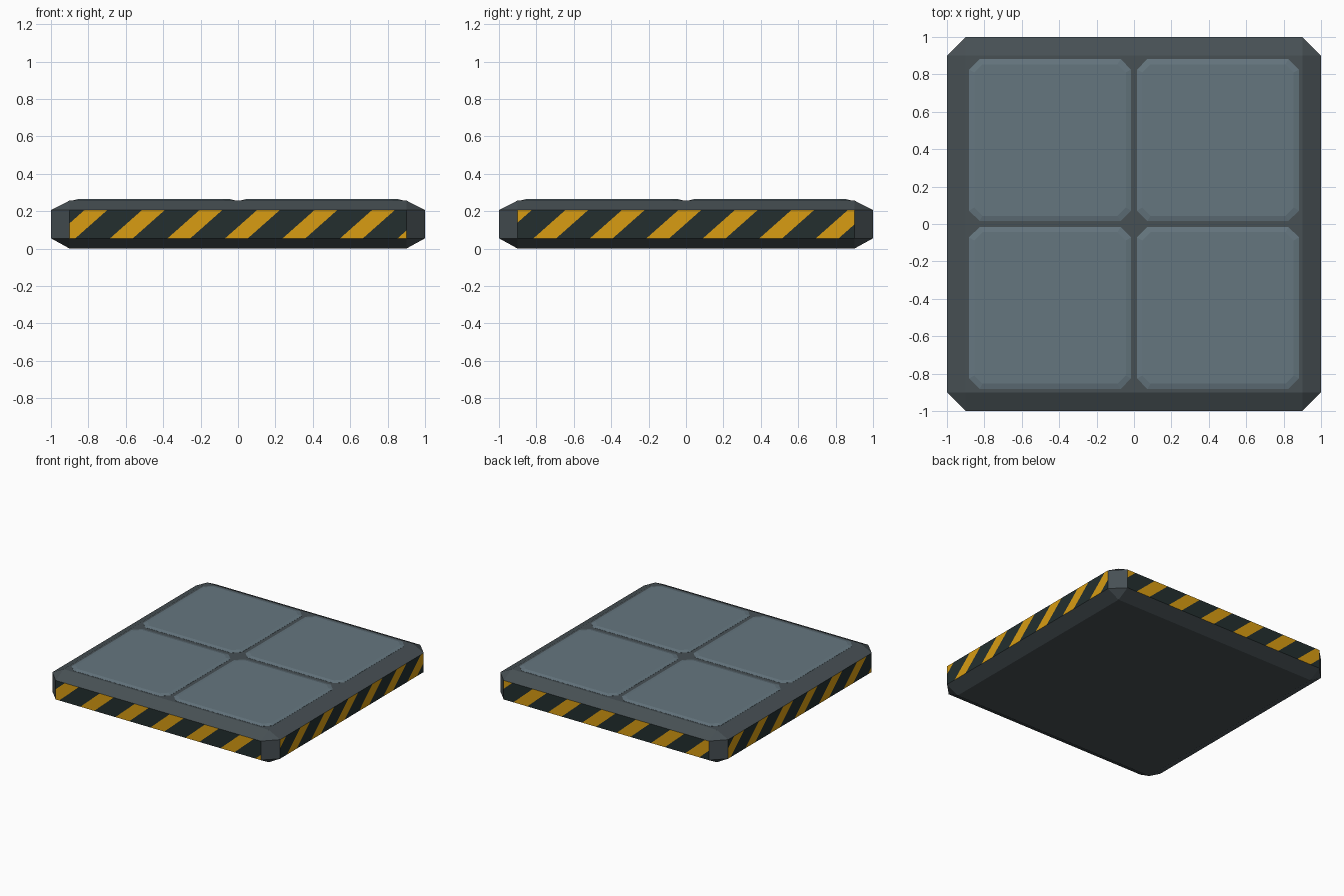
import bpy, bmesh
from mathutils import Vector

if "Cube" in bpy.data.objects:
    bpy.data.objects.remove(bpy.data.objects["Cube"])


def srgb(r, g, b):
    def lin(c):
        c /= 255
        return c / 12.92 if c <= 0.04045 else ((c + 0.055) / 1.055) ** 2.4
    return (lin(r), lin(g), lin(b), 1)


def material(name, rgb):
    m = bpy.data.materials.new(name)
    m.diffuse_color = srgb(*rgb)
    m.use_nodes = True
    m.node_tree.nodes["Principled BSDF"].inputs["Base Color"].default_value = m.diffuse_color
    return m


FRAME = material("frame grey", (71, 80, 84))
DARK = material("stripe dark", (35, 47, 47))
YELLOW = material("stripe yellow", (216, 156, 18))
PANEL = material("panel blue grey", (101, 118, 127))


def finish(bm, name, mats):
    bmesh.ops.recalc_face_normals(bm, faces=bm.faces)
    me = bpy.data.meshes.new(name)
    bm.to_mesh(me)
    bm.free()
    for m in mats:
        me.materials.append(m)
    ob = bpy.data.objects.new(name, me)
    bpy.context.collection.objects.link(ob)
    return ob


# Chamfered slab: hull of a box with every edge cut
TOP, LOW, HIGH = 0.257, 0.055, 0.206
bm = bmesh.new()
for sx in (-1, 1):
    for sy in (-1, 1):
        for z in (0, TOP):
            bm.verts.new((0.9 * sx, 0.9 * sy, z))
        for z in (LOW, HIGH):
            bm.verts.new((sx, 0.9 * sy, z))
            bm.verts.new((0.9 * sx, sy, z))
bmesh.ops.convex_hull(bm, input=bm.verts)
bmesh.ops.dissolve_limit(bm, angle_limit=0.01, verts=bm.verts, edges=bm.edges)
bmesh.ops.recalc_face_normals(bm, faces=bm.faces)

# Hazard stripes: cut each of the four side bands along slanted lines
SLOPE = 1.13
UP = Vector((0, 0, 1))
SIDES = [  # outward normal, stripe start, spacing
    (Vector((0, -1, 0)), -0.684, 0.3075),
    (Vector((1, 0, 0)), -0.8155, 0.302),
    (Vector((0, 1, 0)), -0.8155, 0.302),
    (Vector((-1, 0, 0)), -0.684, 0.3075),
]
WIDTH = 0.122
for n, start, step in SIDES:
    right = UP.cross(n)
    cut_dir = right - SLOPE * UP

    def band():
        bm.normal_update()
        return [f for f in bm.faces if f.normal.dot(n) > 0.99]

    for k in range(-3, 8):
        for edge in (0, WIDTH):
            faces = band()
            geom = set(faces)
            for f in faces:
                geom.update(f.edges)
                geom.update(f.verts)
            point = n + right * (start + k * step + edge) + UP * LOW
            bmesh.ops.bisect_plane(bm, geom=list(geom), dist=1e-5,
                                   plane_co=point, plane_no=cut_dir)
    for f in band():
        c = f.calc_center_median()
        s = c.dot(right) - SLOPE * (c.z - LOW) - start
        f.material_index = 2 if s % step < WIDTH else 1
finish(bm, "slab_frame", [FRAME, DARK, YELLOW])


# Four raised floor panels with cut corners and a sloped rim
def octagon(bm, cx, cy, half, cut, z):
    a = half - cut
    pts = [(half, -a), (half, a), (a, half), (-a, half),
           (-half, a), (-half, -a), (-a, -half), (a, -half)]
    return [bm.verts.new((cx + x, cy + y, z)) for x, y in pts]


def panel(name, cx, cy):
    bm = bmesh.new()
    rings = [octagon(bm, cx, cy, 0.433, 0.056, 0.25),
             octagon(bm, cx, cy, 0.433, 0.056, TOP + 0.001),
             octagon(bm, cx, cy, 0.405, 0.044, 0.265)]
    for a, b in zip(rings, rings[1:]):
        for i in range(8):
            j = (i + 1) % 8
            bm.faces.new((a[i], a[j], b[j], b[i]))
    bm.faces.new(rings[0][::-1])
    bm.faces.new(rings[-1])
    finish(bm, name, [PANEL])


for sx, side in ((-1, "left"), (1, "right")):
    for sy, end in ((-1, "front"), (1, "back")):
        panel(f"floor_panel_{end}_{side}", 0.449 * sx, 0.449 * sy)
